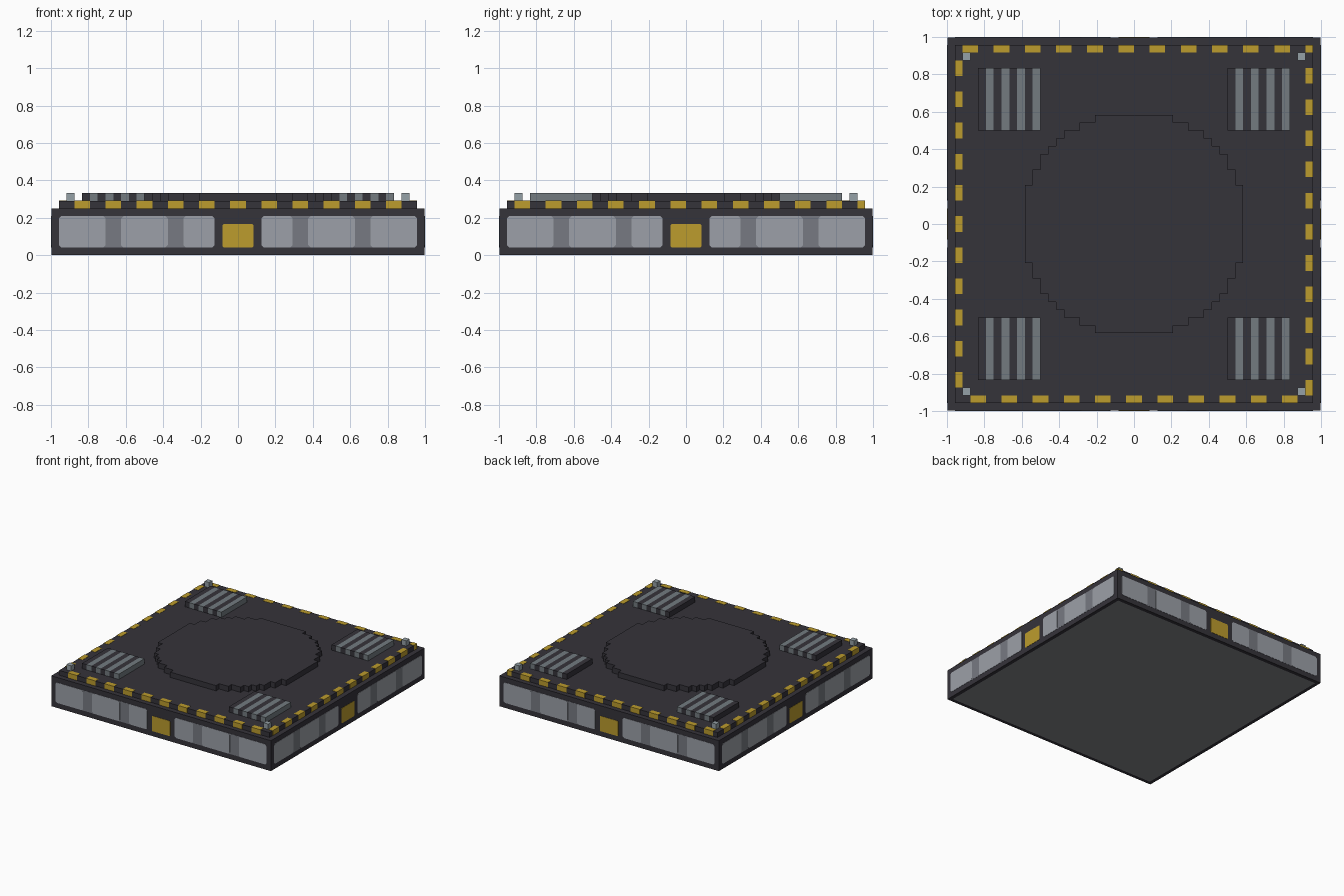
import bpy, bmesh, math
from mathutils import Matrix, Vector

cube = bpy.data.objects.get("Cube")
if cube:
    bpy.data.objects.remove(cube, do_unlink=True)

U = 1 / 24      # one block of the grid
E = 0.002       # how far flat inlays stand proud


def material(name, hex_code):
    rgb = [int(hex_code[i:i + 2], 16) / 255 for i in (0, 2, 4)]
    lin = [c / 12.92 if c < 0.04045 else ((c + 0.055) / 1.055) ** 2.4 for c in rgb]
    mat = bpy.data.materials.new(name)
    mat.use_nodes = True
    mat.diffuse_color = (*lin, 1)
    bsdf = mat.node_tree.nodes["Principled BSDF"]
    bsdf.inputs["Base Color"].default_value = (*lin, 1)
    bsdf.inputs["Roughness"].default_value = 0.9
    return mat


dark = material("dark charcoal", "35333A")
light = material("light panel grey", "9CA0A8")
mid = material("joint grey", "777A82")
yellow = material("warning yellow", "BC9C2D")
slat = material("slat grey", "737B80")
lamp = material("lamp grey", "95A1A7")
under = material("underside grey", "838589")


def finish(name, bm, *mats):
    bmesh.ops.recalc_face_normals(bm, faces=bm.faces)
    mesh = bpy.data.meshes.new(name)
    bm.to_mesh(mesh)
    bm.free()
    for m in mats:
        mesh.materials.append(m)
    obj = bpy.data.objects.new(name, mesh)
    bpy.context.collection.objects.link(obj)
    return obj


def add_box(bm, lo, hi):
    lo, hi = Vector(lo), Vector(hi)
    size = hi - lo
    mtx = Matrix.Translation((lo + hi) / 2) @ Matrix.Diagonal((*size, 1))
    return bmesh.ops.create_cube(bm, size=1, matrix=mtx)["verts"]


def boxes(name, spans, mat):
    bm = bmesh.new()
    for lo, hi in spans:
        add_box(bm, lo, hi)
    return finish(name, bm, mat)


def extrude_outline(bm, points, depth):
    face = bm.faces.new([bm.verts.new(p) for p in points])
    out = bmesh.ops.extrude_face_region(bm, geom=[face])["geom"]
    moved = [v for v in out if isinstance(v, bmesh.types.BMVert)]
    bmesh.ops.translate(bm, verts=moved, vec=depth)


# Base block with an inset underside
bm = bmesh.new()
side = 1 - E
add_box(bm, (-side, -side, 0), (side, side, 6 * U))
bottom = min(bm.faces, key=lambda f: f.calc_center_median().z)
bmesh.ops.inset_region(bm, faces=[bottom], thickness=U)
bottom.material_index = 1
finish("base", bm, dark, under)

# Deck tier
d = 23 * U - E
boxes("deck", [((-d, -d, 6 * U), (d, d, 7 * U - E))], dark)


# Side plates, repeated on all four sides
def side_plates(name, spans, z0, z1, proud, cut, mat):
    bm = bmesh.new()
    for turn in range(4):
        fresh = bmesh.new()
        for a, b in spans:
            a, b, lo, hi = a * U, b * U, z0 * U, z1 * U
            ring = [(a + cut, lo), (b - cut, lo), (b, lo + cut), (b, hi - cut),
                    (b - cut, hi), (a + cut, hi), (a, hi - cut), (a, lo + cut)]
            extrude_outline(fresh, [(x, -side - proud, z) for x, z in ring],
                            (0, proud + E, 0))
        fresh.transform(Matrix.Rotation(turn * math.pi / 2, 4, "Z"))
        temp = bpy.data.meshes.new("temp")
        fresh.to_mesh(temp)
        fresh.free()
        bm.from_mesh(temp)
        bpy.data.meshes.remove(temp)
    finish(name, bm, mat)


def mirrored(spans):
    return spans + [(-b, -a) for a, b in spans]


CUT = 0.012
side_plates("side_panels", mirrored([(3, 7), (9, 15), (17, 23)]), 1, 5, E, CUT, light)
side_plates("panel_joints", mirrored([(6.6, 9.4), (14.6, 17.4)]), 1, 5, E / 2, 0.004, mid)
side_plates("side_hatches", [(-2, 2)], 1, 4, E, CUT / 2, yellow)

# Warning dashes along the deck edge
dashes = []
z0, z1 = 6 * U, 7 * U
for k in range(11):
    a = (4 * k - 21) * U          # front and left rows
    b = a + 2 * U
    dashes.append(((a, -23 * U, z0), (b, -22 * U, z1)))
    dashes.append(((-23 * U, a, z0), (-22 * U, b, z1)))
    a, b = a - U, b - U           # back and right rows
    dashes.append(((a, 22 * U, z0), (b, 23 * U, z1)))
    dashes.append(((22 * U, a, z0), (23 * U, b, z1)))
dashes.append(((22 * U, 22 * U, z0), (23 * U, 23 * U, z1)))
boxes("warning_dashes", dashes, yellow)

# Raised stepped disc
radius = 14.4
right_edge = []
for row in range(-14, 14):
    half = math.floor(math.sqrt(radius ** 2 - (row + 0.5) ** 2) + 0.5)
    right_edge += [(half, row), (half, row + 1)]
corners = []
for x, y in right_edge + [(-x, y) for x, y in reversed(right_edge)]:
    if not corners or corners[-1] != (x, y):
        corners.append((x, y))
bm = bmesh.new()
extrude_outline(bm, [(x * U, y * U, 7 * U - E) for x, y in corners], (0, 0, U + E))
bmesh.ops.dissolve_limit(bm, angle_limit=0.01, verts=bm.verts, edges=bm.edges)
finish("landing_disc", bm, dark)

# Corner vents: alternating dark and grey slats, and corner lamps
dark_slats, grey_slats, lamps = [], [], []
for sx in (-1, 1):
    for sy in (-1, 1):
        y0, y1 = sorted((12 * sy, 20 * sy))
        x0 = min(12 * sx, 20 * sx)
        for i in range(8):
            span = (((x0 + i) * U, y0 * U, 7 * U - E),
                    ((x0 + i + 1) * U, y1 * U, 8 * U))
            (grey_slats if i % 2 else dark_slats).append(span)
        cx, cy = 21.5 * sx, 21.5 * sy
        lamps.append((((cx - 0.5) * U, (cy - 0.5) * U, 7 * U - E),
                      ((cx + 0.5) * U, (cy + 0.5) * U, 8 * U)))
boxes("vent_bases", dark_slats, dark)
boxes("vent_slats", grey_slats, slat)
boxes("corner_lamps", lamps, lamp)
